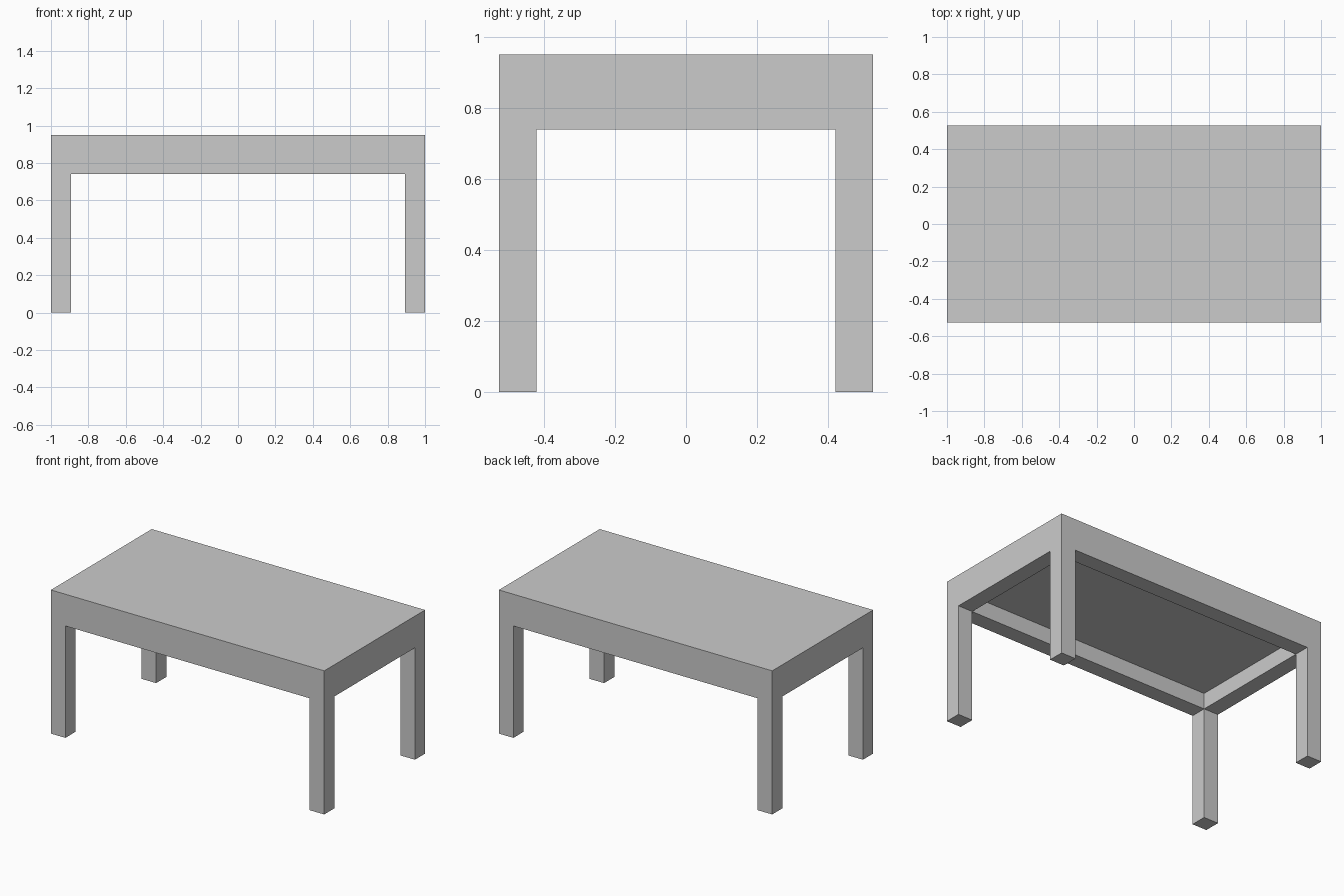
import bpy, bmesh

if "Cube" in bpy.data.objects:
    bpy.data.objects.remove(bpy.data.objects["Cube"])

# Overall sizes
HALF_X, HALF_Y, HEIGHT = 1.0, 0.527, 0.95
LEG = 0.106            # leg width, also the apron width
SLAB_Z = 0.845         # underside of the top slab
APRON_Z = 0.74         # underside of the apron


def inset_coords(half):
    return [-half, -half + LEG, half - LEG, half]


def extrude_down(bm, faces, z):
    """Extrude faces straight down to height z and return the new faces."""
    geom = bmesh.ops.extrude_face_region(bm, geom=faces)["geom"]
    for v in geom:
        if isinstance(v, bmesh.types.BMVert):
            v.co.z = z
    return [f for f in geom if isinstance(f, bmesh.types.BMFace)]


def drop(bm, faces, z):
    """Extrude and remove any old faces left inside the solid."""
    new = extrude_down(bm, faces, z)
    old = [f for f in faces if f.is_valid]
    if old:
        bmesh.ops.delete(bm, geom=old, context='FACES_ONLY')
    return new


def is_edge(f):
    c = f.calc_center_median()
    return abs(c.x) > HALF_X - LEG or abs(c.y) > HALF_Y - LEG


def is_corner(f):
    c = f.calc_center_median()
    return abs(c.x) > HALF_X - LEG and abs(c.y) > HALF_Y - LEG


bm = bmesh.new()

# Table top: 3 x 3 panel layout, thickened into a slab
grid = [[bm.verts.new((x, y, HEIGHT)) for y in inset_coords(HALF_Y)]
        for x in inset_coords(HALF_X)]
top = [bm.faces.new((grid[i][j], grid[i + 1][j], grid[i + 1][j + 1], grid[i][j + 1]))
       for i in range(3) for j in range(3)]
under = extrude_down(bm, top, SLAB_Z)

# Apron: outer ring of panels, then legs: the four corner panels
apron = drop(bm, [f for f in under if is_edge(f)], APRON_Z)
drop(bm, [f for f in apron if is_corner(f)], 0.0)

# Merge flush panels into clean flat faces
bmesh.ops.recalc_face_normals(bm, faces=bm.faces[:])
bmesh.ops.dissolve_limit(bm, angle_limit=0.01, verts=bm.verts[:], edges=bm.edges[:])

mesh = bpy.data.meshes.new("table")
bm.to_mesh(mesh)
bm.free()
bpy.context.collection.objects.link(bpy.data.objects.new("table", mesh))
